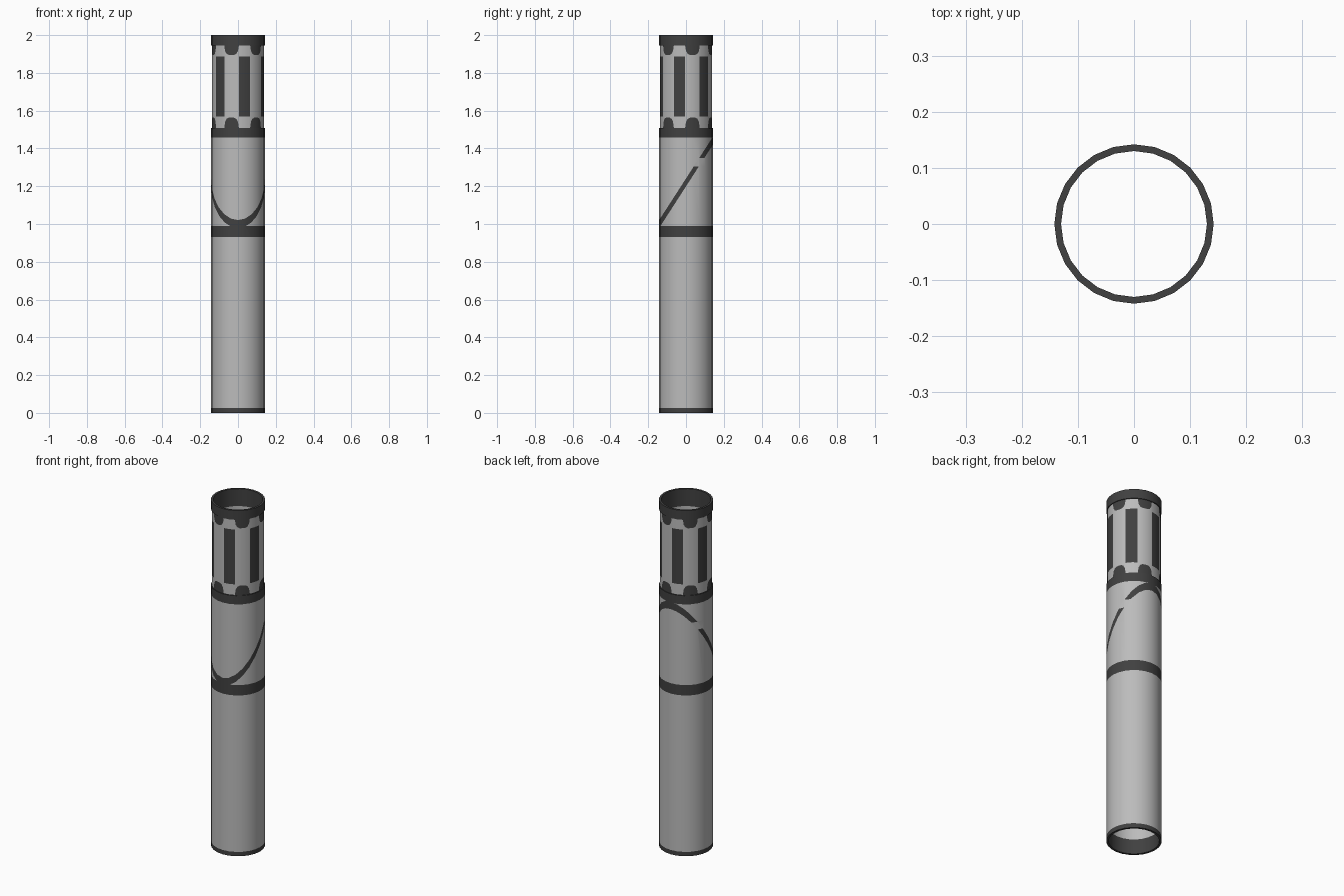
import bpy, bmesh, math
from mathutils import Vector

if "Cube" in bpy.data.objects:
    bpy.data.objects.remove(bpy.data.objects["Cube"])

SIDES = 24
R_OUT, R_NECK, R_IN = 0.142, 0.137, 0.130


def material(name, v):
    m = bpy.data.materials.new(name)
    m.diffuse_color = (v, v, v, 1)
    m.use_nodes = True
    m.node_tree.nodes["Principled BSDF"].inputs["Base Color"].default_value = m.diffuse_color
    return m


MATS = [material("light grey", 0.50), material("dark grey", 0.052)]
LIGHT, DARK = 0, 1


def on_circle(r, deg, z):
    # angle is measured from the front (-y) towards the right (+x)
    a = math.radians(deg)
    return (r * math.sin(a), -r * math.cos(a), z)


def skin(bm, columns):
    """Join closed loop of vertex columns with quads; returns rows of (col, row, face)."""
    out = []
    for i, col in enumerate(columns):
        nxt = columns[(i + 1) % len(columns)]
        for j in range(len(col) - 1):
            out.append((i, j, bm.faces.new((col[j], nxt[j], nxt[j + 1], col[j + 1]))))
    return out


def lathe(bm, profile):
    step = 360 / SIDES
    cols = [[bm.verts.new(on_circle(r, i * step, z)) for r, z in profile]
            for i in range(SIDES)]
    skin(bm, cols)


def paint(bm, rule):
    for f in bm.faces:
        f.material_index = DARK if rule(f.calc_center_median()) else LIGHT


def finish(bm, name):
    me = bpy.data.meshes.new(name)
    bm.to_mesh(me)
    bm.free()
    for m in MATS:
        me.materials.append(m)
    ob = bpy.data.objects.new(name, me)
    bpy.context.collection.objects.link(ob)
    bpy.ops.object.select_all(action='DESELECT')
    ob.select_set(True)
    bpy.context.view_layer.objects.active = ob
    bpy.ops.object.shade_smooth_by_angle(angle=math.radians(30))
    return ob


# Main tube: dark bands plus a slanted stripe cut in by tilted planes
SLOPE, MID, HALF = 1.55, 1.22, 0.021
GAP = (1.305, 1.35)
bm = bmesh.new()
lathe(bm, [(R_IN, 0), (R_OUT, 0), (R_OUT, 0.025), (R_OUT, 0.93), (R_OUT, 0.99),
           (R_OUT, GAP[0]), (R_OUT, GAP[1]),
           (R_OUT, 1.457), (R_OUT, 1.507), (R_NECK - 0.002, 1.507)])
for off in (-HALF, HALF):
    geom = [f for f in bm.faces if 0.98 < f.calc_center_median().z < 1.46]
    edges = {e for f in geom for e in f.edges}
    verts = {v for f in geom for v in f.verts}
    bmesh.ops.bisect_plane(bm, geom=list(verts) + list(edges) + geom, dist=1e-6,
                           plane_co=Vector((0, 0, MID + off)),
                           plane_no=Vector((0, -SLOPE, 1)).normalized())


def tube_dark(c):
    if c.z < 0.025 or 0.93 < c.z < 0.99 or c.z > 1.457:
        return True
    in_stripe = abs(c.z - MID - SLOPE * c.y) < HALF
    return c.z > 0.99 and in_stripe and not GAP[0] < c.z < GAP[1]


paint(bm, tube_dark)
finish(bm, "main_tube")

# Neck: six dark upright panels, with rounded tabs between them at both ends
TAB = [(-30, 0), (-17, 0), (-15, 0.6), (-11, 0.9), (-6, 1), (0, 1),
       (6, 1), (11, 0.9), (15, 0.6), (17, 0)]
bm = bmesh.new()
cols, offsets = [], []
for k in range(6):
    for off, d in TAB:
        d = max(d, 0.04)
        zs = (1.505, 1.507 + 0.056 * d, 1.57, 1.887, 1.947 - 0.052 * d, 1.948)
        cols.append([bm.verts.new(on_circle(R_NECK, -15 + 60 * k + off, z)) for z in zs])
        offsets.append(off)
for i, j, f in skin(bm, cols):
    panel = offsets[i] in (-30, 17)
    f.material_index = DARK if j in (0, 4) or (j == 2 and panel) else LIGHT
finish(bm, "neck")

# Top collar
bm = bmesh.new()
lathe(bm, [(R_NECK - 0.002, 1.946), (R_OUT, 1.946), (R_OUT, 2.0), (R_IN, 2.0)])
paint(bm, lambda c: True)
finish(bm, "top_collar")

# Inner lining, dark near both open ends
bm = bmesh.new()
lathe(bm, [(R_IN, 2.0), (R_IN, 1.9), (R_IN, 0.085), (R_IN, 0)])
paint(bm, lambda c: c.z > 1.9 or c.z < 0.085)
finish(bm, "inner_lining")
